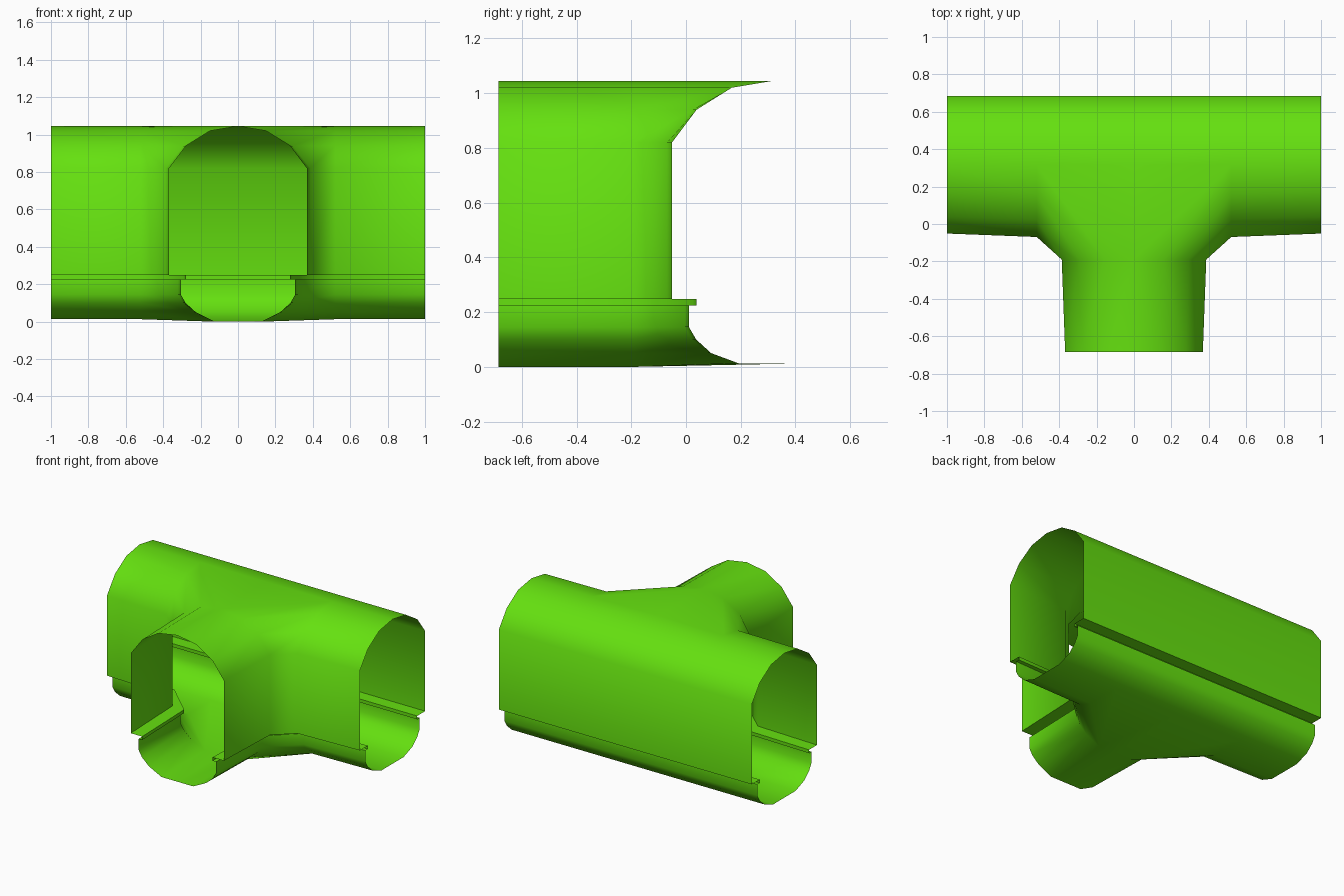
import bpy, bmesh, math

if "Cube" in bpy.data.objects:
    bpy.data.objects.remove(bpy.data.objects["Cube"])

YC = 0.317          # centre line of the main tunnel
FLARE = 1.05        # slight widening at the junction

# cross-section, crown to floor: (half width, height)
PROFILE = [(0, 1.045), (0.15, 1.02), (0.278, 0.94), (0.368, 0.82), (0.368, 0.248),
           (0.278, 0.248), (0.278, 0.224), (0.306, 0.224), (0.306, 0.145),
           (0.28, 0.1), (0.225, 0.05), (0.125, 0.013)]

bm = bmesh.new()


def strips(path, flip):
    """Sweep the cross-section along a plan path; returns the vertex rows."""
    rows = [[bm.verts.new(p) for p in path(d, z)] for d, z in PROFILE]
    for a, b in zip(rows, rows[1:]):
        for i in range(len(a) - 1):
            f = [a[i], a[i + 1], b[i + 1], b[i]]
            bm.faces.new(f[::-1] if flip else f)
    return rows


def front_path(d, z):
    zb = 0.0 if z < 0.02 else z
    return [(1, YC - d, z), (0.52, YC - d * FLARE, z),
            (d * FLARE, -0.19, zb), (d, -0.685, zb)]


def back_path(d, z):
    return [(1, YC + d, z), (0.52, YC + d, z), (0, YC + d, z)]


# right half: front wall turning into the branch, and straight back wall
front = strips(front_path, False)
back = strips(back_path, True)

# crown triangle between tunnel and branch
bm.faces.new([front[0][1], back[0][2], front[0][2]])

# flat floor
f, b = front[-1], back[-1]
c1, c2 = bm.verts.new((0, -0.19, 0)), bm.verts.new((0, -0.685, 0))
bm.faces.new([f[0], f[1], b[1], b[0]])
bm.faces.new([f[1], f[2], c1, b[2], b[1]])
bm.faces.new([f[2], f[3], c2, c1])
bmesh.ops.remove_doubles(bm, verts=bm.verts[:], dist=0.0005)

mesh = bpy.data.meshes.new("tunnel_junction")
bm.to_mesh(mesh)
bm.free()
obj = bpy.data.objects.new("tunnel_junction", mesh)
bpy.context.collection.objects.link(obj)

# mirror to the left half
bpy.context.view_layer.objects.active = obj
obj.select_set(True)
mod = obj.modifiers.new("mirror", 'MIRROR')
mod.merge_threshold = 0.001
bpy.ops.object.modifier_apply(modifier=mod.name)
bpy.ops.object.shade_smooth_by_angle(angle=math.radians(55))

# green shell
mat = bpy.data.materials.new("green")
mat.diffuse_color = (0.13, 0.75, 0.005, 1)
mat.use_nodes = True
mat.node_tree.nodes["Principled BSDF"].inputs["Base Color"].default_value = mat.diffuse_color
mesh.materials.append(mat)
